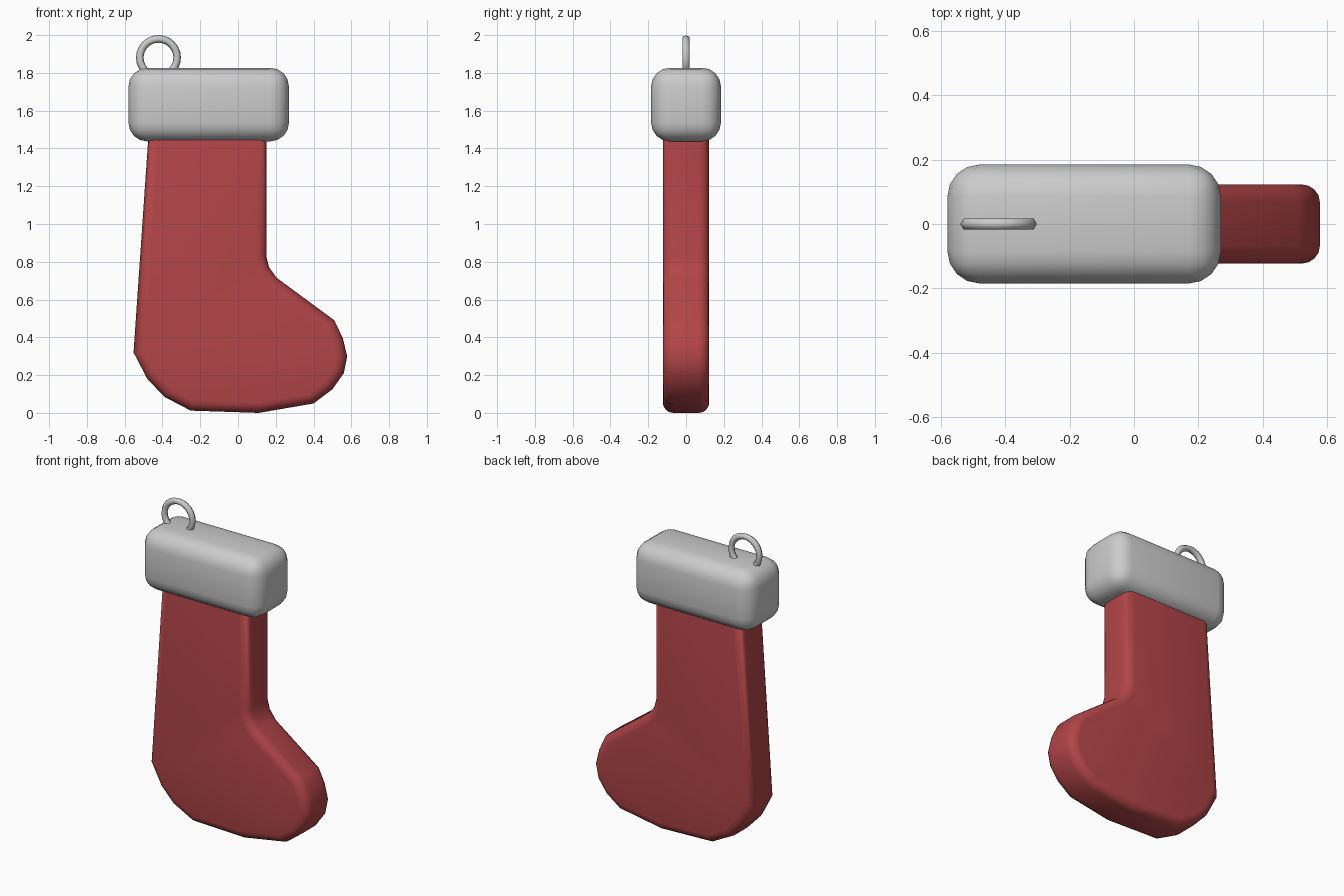
import bpy, bmesh, math

if "Cube" in bpy.data.objects:
    bpy.data.objects.remove(bpy.data.objects["Cube"])

def paint(obj, name, color):
    mat = bpy.data.materials.new(name)
    mat.diffuse_color = color
    mat.use_nodes = True
    mat.node_tree.nodes["Principled BSDF"].inputs["Base Color"].default_value = mat.diffuse_color
    obj.data.materials.append(mat)

def smooth(obj, angle=50):
    bpy.ops.object.select_all(action='DESELECT')
    obj.select_set(True)
    bpy.context.view_layer.objects.active = obj
    bpy.ops.object.shade_smooth_by_angle(angle=math.radians(angle))

def bevel(obj_bm, edges, width, segments):
    bmesh.ops.bevel(obj_bm, geom=edges, offset=width, offset_type='OFFSET',
                    segments=segments, profile=0.5, affect='EDGES')

def finish(bm, name):
    bmesh.ops.recalc_face_normals(bm, faces=bm.faces[:])
    mesh = bpy.data.meshes.new(name)
    bm.to_mesh(mesh)
    bm.free()
    obj = bpy.data.objects.new(name, mesh)
    bpy.context.collection.objects.link(obj)
    smooth(obj)
    return obj

# Stocking body: side profile extruded in depth, with rounded rims
profile = [(-0.472, 1.50), (0.15, 1.50), (0.15, 0.83), (0.165, 0.77), (0.205, 0.715),
           (0.51, 0.49), (0.555, 0.395), (0.578, 0.30), (0.56, 0.21), (0.50, 0.125),
           (0.40, 0.05), (0.11, 0.0), (-0.25, 0.012), (-0.39, 0.085), (-0.48, 0.18),
           (-0.553, 0.32)]
depth = 0.123
bm = bmesh.new()
front = bm.faces.new([bm.verts.new((x, -depth, z)) for x, z in profile])
ext = bmesh.ops.extrude_face_region(bm, geom=[front], use_keep_orig=True)
for v in ext['geom']:
    if isinstance(v, bmesh.types.BMVert):
        v.co.y = depth
rims = [e for e in bm.edges if abs(e.verts[0].co.y - e.verts[1].co.y) < 1e-5]
bmesh.ops.recalc_face_normals(bm, faces=bm.faces[:])
bevel(bm, rims, 0.055, 4)
body = finish(bm, "stocking_body")
paint(body, "red_felt", (0.45, 0.06, 0.065, 1))

# Cuff: rounded box
bm = bmesh.new()
bmesh.ops.create_cube(bm, size=1)
for v in bm.verts:
    v.co = (v.co.x * 0.85 - 0.155, v.co.y * 0.37, v.co.z * 0.39 + 1.632)
bevel(bm, bm.edges[:], 0.1, 4)
finish(bm, "cuff")

# Hanging loop, partly sunk into the cuff
bpy.ops.mesh.primitive_torus_add(major_segments=24, minor_segments=6,
                                 major_radius=0.099, minor_radius=0.02,
                                 location=(-0.421, 0, 1.881),
                                 rotation=(math.pi / 2, 0, 0))
loop = bpy.context.object
loop.name = "hanging_loop"
smooth(loop, 65)
